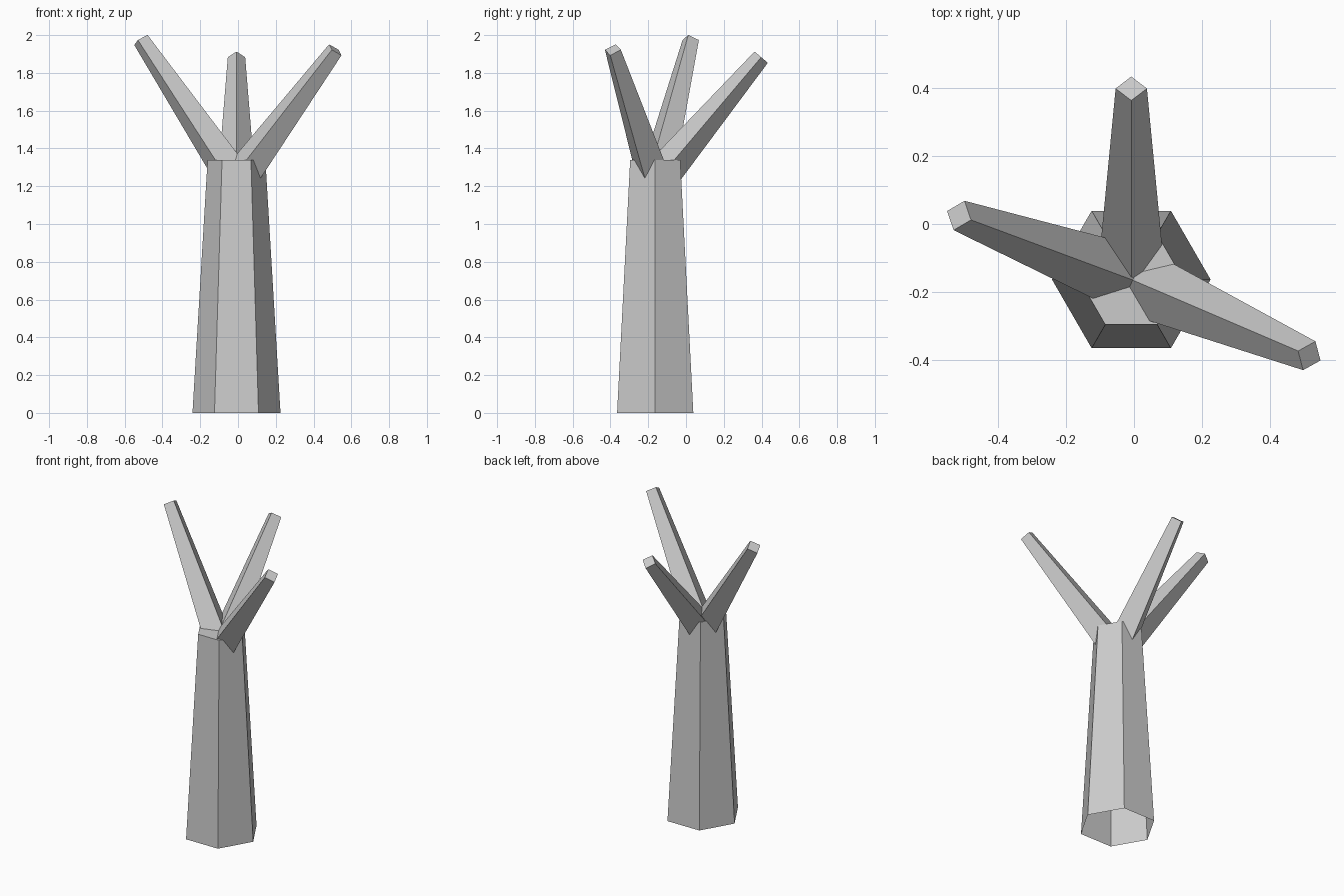
import bpy, bmesh, math
from mathutils import Vector

if "Cube" in bpy.data.objects:
    bpy.data.objects.remove(bpy.data.objects["Cube"])

bark = bpy.data.materials.new("grey_bark")
bark.diffuse_color = (0.6, 0.6, 0.6, 1)
bark.use_nodes = True
bark.node_tree.nodes["Principled BSDF"].inputs["Base Color"].default_value = bark.diffuse_color


def limb(name, sides, base, tip, r0, r1, side):
    """Tapered prism from base to tip, open at the base and capped at the tip."""
    base, tip = Vector(base), Vector(tip)
    axis = (tip - base).normalized()
    u = side.normalized()
    v = axis.cross(u)
    bm = bmesh.new()
    rings = []
    for centre, r in ((base, r0), (tip, r1)):
        ring = []
        for i in range(sides):
            a = 2 * math.pi * i / sides
            ring.append(bm.verts.new(centre + r * (math.cos(a) * u + math.sin(a) * v)))
        rings.append(ring)
    low, high = rings
    for i in range(sides):
        j = (i + 1) % sides
        bm.faces.new((low[i], low[j], high[j], high[i]))
    bm.faces.new(high)
    mesh = bpy.data.meshes.new(name)
    bm.to_mesh(mesh)
    bm.free()
    mesh.materials.append(bark)
    obj = bpy.data.objects.new(name, mesh)
    bpy.context.collection.objects.link(obj)
    return obj


# Six-sided trunk, open underneath
CX, CY = -0.008, -0.163
limb("trunk", 6, (CX, CY, 0), (CX, CY, 1.34), 0.233, 0.153, Vector((1, 0, 0)))

# Three four-sided branches spreading from inside the trunk top
fork = Vector((CX, CY, 1.22))
tips = {
    "back_branch": (-0.008, 0.398, 1.883),
    "left_branch": (-0.514, 0.025, 1.974),
    "right_branch": (0.515, -0.387, 1.922),
}
for name, tip in tips.items():
    axis = Vector(tip) - fork
    limb(name, 4, fork, tip, 0.1, 0.046, axis.cross(Vector((0, 0, 1))))
